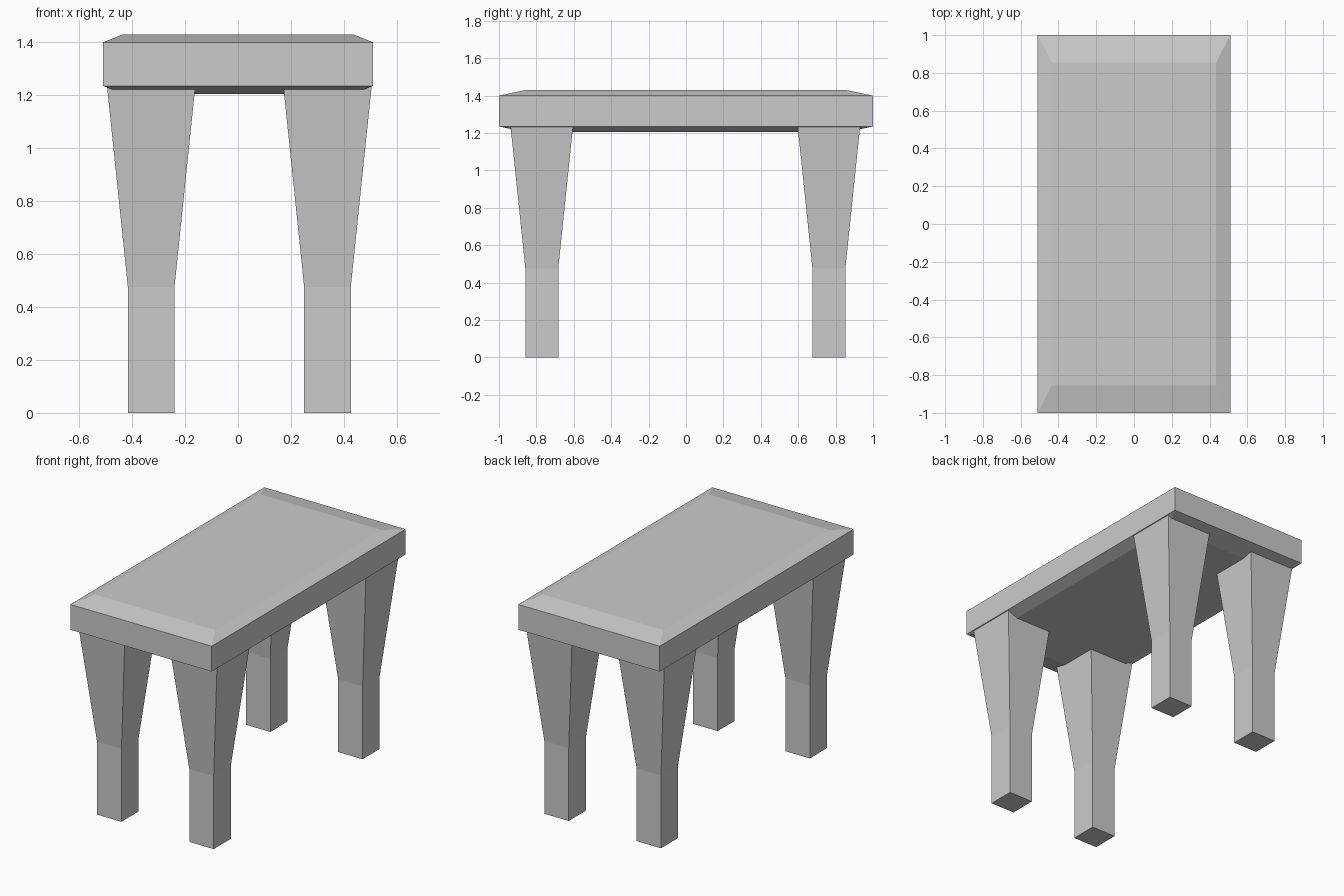
import bpy, bmesh

if "Cube" in bpy.data.objects:
    bpy.data.objects.remove(bpy.data.objects["Cube"])


def stacked_rects(name, sections, center=(0, 0)):
    """Solid skinned through rectangular sections (half_x, half_y, z)."""
    bm = bmesh.new()
    rings = []
    for hx, hy, z in sections:
        rings.append([bm.verts.new((sx * hx, sy * hy, z))
                      for sx, sy in ((-1, -1), (1, -1), (1, 1), (-1, 1))])
    bm.faces.new(rings[0][::-1])
    bm.faces.new(rings[-1])
    for a, b in zip(rings, rings[1:]):
        for i in range(4):
            j = (i + 1) % 4
            bm.faces.new((a[i], a[j], b[j], b[i]))
    mesh = bpy.data.meshes.new(name)
    bm.to_mesh(mesh)
    bm.free()
    obj = bpy.data.objects.new(name, mesh)
    obj.location = (center[0], center[1], 0)
    bpy.context.collection.objects.link(obj)
    return obj


# Slab top with shallow chamfers above and below
stacked_rects("table_top", [(0.435, 0.855, 1.205), (0.51, 1.0, 1.235),
                            (0.51, 1.0, 1.40), (0.435, 0.855, 1.43)])

# Four legs: straight foot, flaring upward into the slab
for side, x in (("left", -0.328), ("right", 0.338)):
    for end, y in (("front", -0.771), ("back", 0.764)):
        stacked_rects(f"{end}_{side}_leg",
                      [(0.088, 0.088, 0.0), (0.088, 0.088, 0.475),
                       (0.168, 0.168, 1.245)], (x, y))
